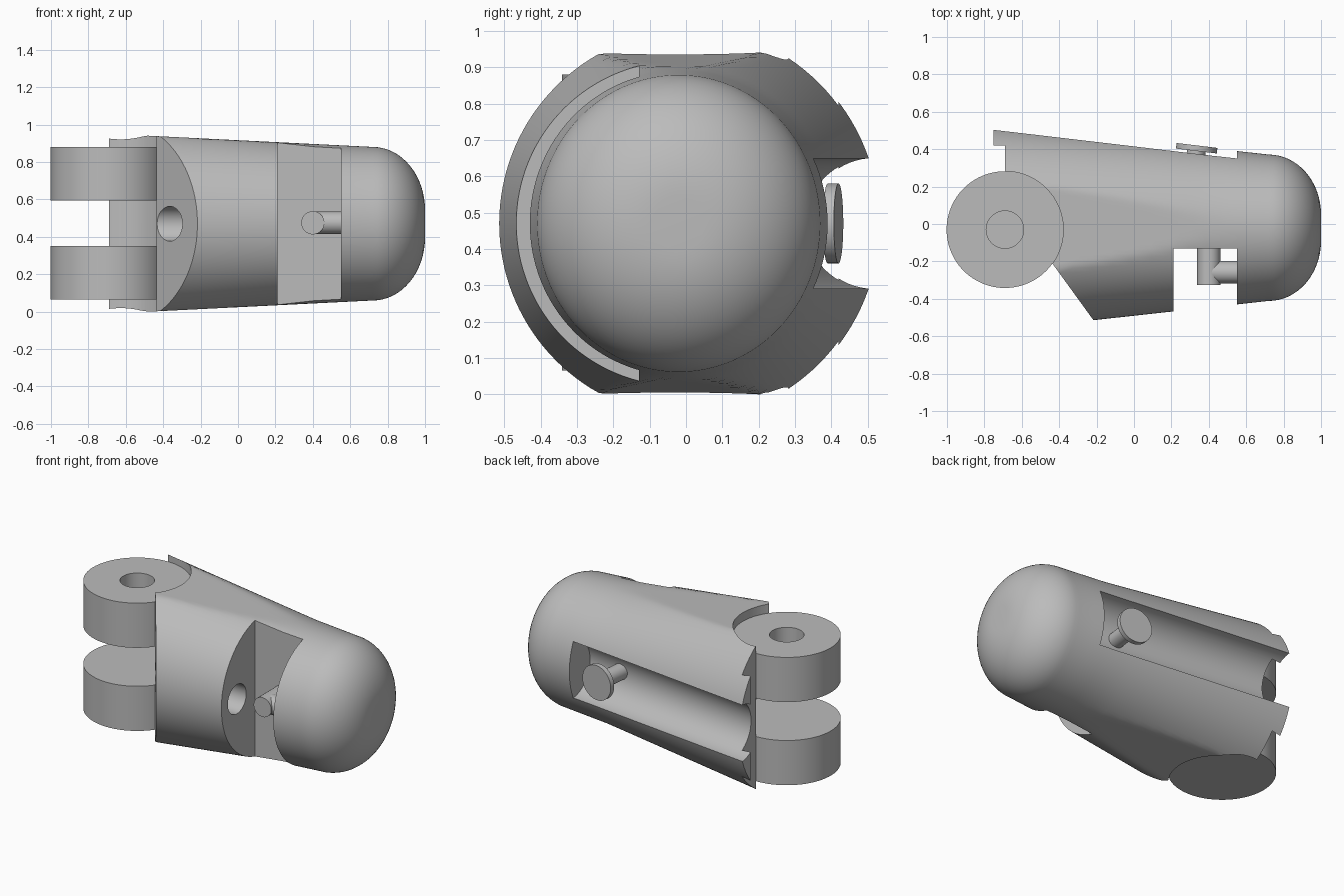
import bpy
import bmesh
import math
from mathutils import Vector

cube = bpy.data.objects.get("Cube")
if cube:
    bpy.data.objects.remove(cube, do_unlink=True)

grey = bpy.data.materials.new("mid_grey")
grey.use_nodes = True
grey.diffuse_color = (0.5, 0.5, 0.5, 1)
grey.node_tree.nodes["Principled BSDF"].inputs["Base Color"].default_value = (0.5, 0.5, 0.5, 1)

MID_Y, MID_Z = -0.02, 0.47      # body axis
PIVOT = Vector((-0.69, -0.03, 0))
HINGE_R = 0.312
SLOPE = 0.12                    # taper of the back


def to_object(name, bm):
    bmesh.ops.recalc_face_normals(bm, faces=bm.faces)
    mesh = bpy.data.meshes.new(name)
    bm.to_mesh(mesh)
    bm.free()
    mesh.materials.append(grey)
    obj = bpy.data.objects.new(name, mesh)
    bpy.context.collection.objects.link(obj)
    return obj


def rod(name, start, end, radius, sides=64, turn=0.0):
    """Cylinder or prism between two points."""
    start, end = Vector(start), Vector(end)
    axis = end - start
    bm = bmesh.new()
    bmesh.ops.create_cone(bm, cap_ends=True, segments=sides, radius1=radius,
                          radius2=radius, depth=axis.length)
    quat = axis.to_track_quat('Z', 'Y')
    for v in bm.verts:
        p = v.co.copy()
        c, s = math.cos(turn), math.sin(turn)
        p.x, p.y = c * p.x - s * p.y, s * p.x + c * p.y
        v.co = quat @ p + (start + end) / 2
    return to_object(name, bm)


def prism(name, outline, low=-0.5, high=1.5):
    """Plan outline extruded upward."""
    bm = bmesh.new()
    face = bm.faces.new([bm.verts.new((x, y, low)) for x, y in outline])
    moved = bmesh.ops.extrude_face_region(bm, geom=[face])["geom"]
    verts = [g for g in moved if isinstance(g, bmesh.types.BMVert)]
    bmesh.ops.translate(bm, verts=verts, vec=(0, 0, high - low))
    return to_object(name, bm)


def cut(obj, *cutters):
    """Subtract each cutter, then discard it."""
    bpy.context.view_layer.objects.active = obj
    for cutter in cutters:
        mod = obj.modifiers.new("cut", 'BOOLEAN')
        mod.operation = 'DIFFERENCE'
        mod.solver = 'EXACT'
        mod.object = cutter
        bpy.ops.object.modifier_apply(modifier=mod.name)
        bpy.data.objects.remove(cutter, do_unlink=True)


def build_body():
    """Tapered round shell, flattened above and below, with a domed end."""
    sides, shoulder, length = 128, 0.72, 0.28
    stations = [(-0.75 + (shoulder + 0.75) * i / 14, 1.0) for i in range(15)]
    for i in range(1, 17):
        a = math.pi / 2 * i / 16
        stations.append((shoulder + length * math.sin(a), 0.18 + 0.82 * math.cos(a)))
    bm = bmesh.new()
    rings = []
    for x, scale in stations:
        xs = min(x, shoulder)
        wide = 0.41 - 0.11 * (xs - 0.55)
        tall = 0.468 - 0.05 * (xs + 0.43)
        ring = []
        for k in range(sides):
            a = 2 * math.pi * k / sides
            z = max(-tall, min(tall, max(wide, tall) * math.sin(a)))
            ring.append(bm.verts.new((x, MID_Y + scale * wide * math.cos(a), MID_Z + scale * z)))
        rings.append(ring)
    for r0, r1 in zip(rings, rings[1:]):
        for k in range(sides):
            n = (k + 1) % sides
            bm.faces.new((r0[k], r0[n], r1[n], r1[k]))
    bm.faces.new(rings[0])
    bm.faces.new(rings[-1])
    return to_object("finger_body", bm)


# Body with hinge clearance, front slot, slanted corner, tunnel and back groove
body = build_body()
groove = rod("groove", (-1.0, 0, MID_Z), (0.55, 0, MID_Z), 0.18)
for v in groove.data.vertices:
    v.co.y += 0.51 - SLOPE * (v.co.x + 0.69)
cut(body,
    prism("end_notch", [(-1.2, -1), (-0.69, -1), (-0.69, 0.42), (-1.2, 0.42)]),
    rod("clearance", PIVOT - Vector((0, 0, 0.5)), PIVOT + Vector((0, 0, 1.5)), HINGE_R, 96),
    prism("slanted_corner", [(-0.22, -0.51), (-0.43, -0.22), (-0.69, 0.139),
                             (-1.2, 0.139), (-1.2, -1), (0.135, -1)]),
    prism("front_slot", [(0.21, -1), (0.55, -1), (0.55, -0.13), (0.21, -0.13)]),
    rod("tunnel", (-0.7, -0.31, MID_Z), (0.3, -0.31, MID_Z), 0.093),
    groove)

# Hinge rings with a pin hole; the lower one holds a hexagonal nut pocket
hinge = []
for name, z in (("lower_hinge_ring", 0.065), ("upper_hinge_ring", 0.595)):
    up = Vector((0, 0, 1))
    ring = rod(name, PIVOT + up * z, PIVOT + up * (z + 0.285), HINGE_R, 96)
    cut(ring, rod("pin_hole", PIVOT + up * (z - 0.2), PIVOT + up * (z + 0.5), 0.1))
    if name.startswith("lower"):
        cut(ring, rod("nut_pocket", PIVOT + up * (z + 0.15), PIVOT + up * (z + 0.4),
                      0.185, 6, math.radians(-7)))
    hinge.append(ring)

# Tie post in the front slot
post = rod("tie_post", (0.4, -0.1, 0.475), (0.4, -0.325, 0.475), 0.062, 48)
bar = rod("tie_bar", (0.41, -0.258, 0.475), (0.58, -0.258, 0.475), 0.06, 48)

# Button on a stem in the back groove
lean = Vector((SLOPE, 1, 0)).normalized()
face = Vector((0.337, 0.42, MID_Z))
button = rod("button_head", face - lean * 0.03, face, 0.11, 48)
stem = rod("button_stem", face - lean * 0.27, face - lean * 0.02, 0.05, 48)

bpy.ops.object.select_all(action='DESELECT')
for obj in [body, post, bar, button, stem] + hinge:
    obj.select_set(True)
bpy.context.view_layer.objects.active = body
bpy.ops.object.shade_smooth_by_angle(angle=math.radians(25))
